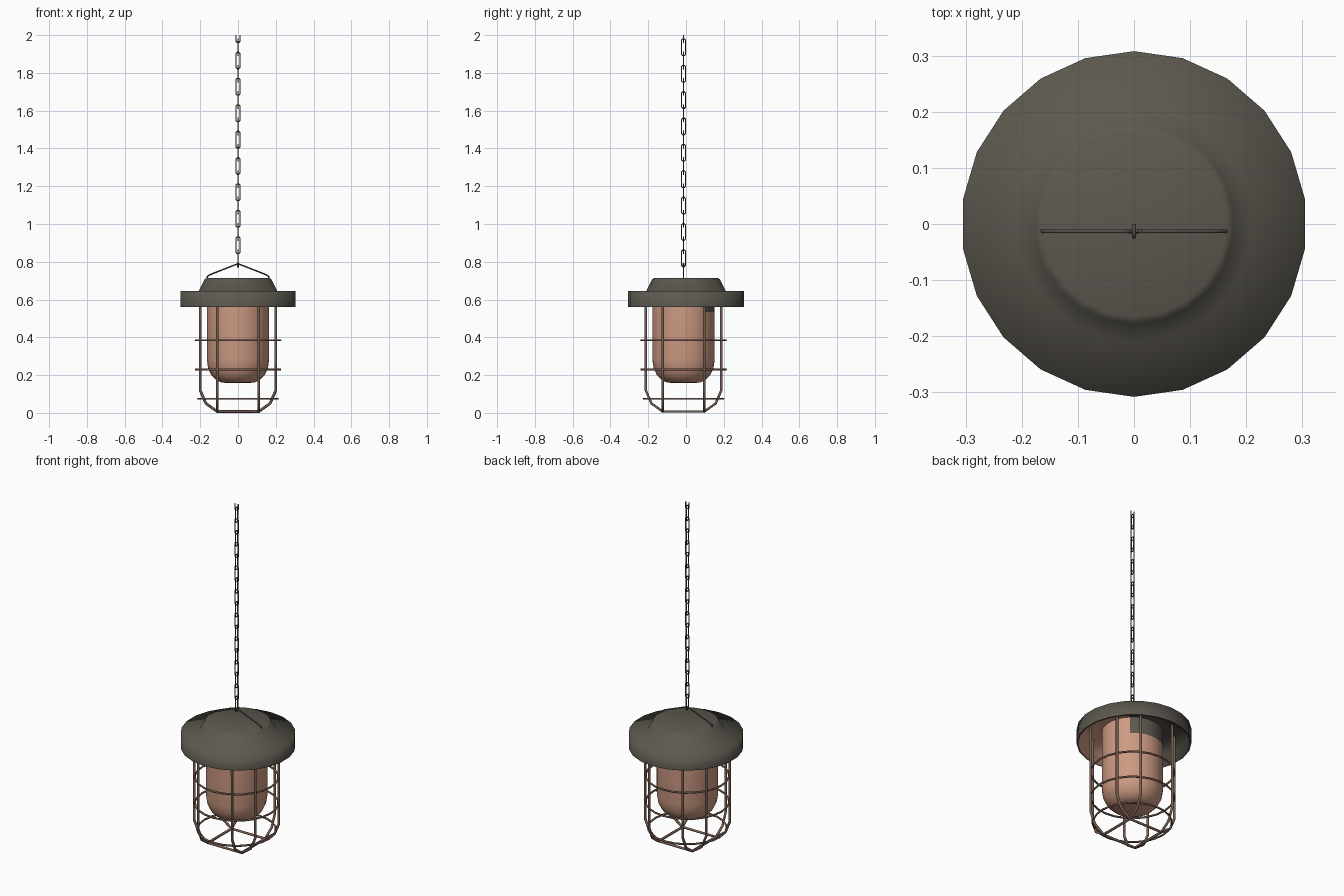
import bpy, bmesh, math

if "Cube" in bpy.data.objects:
    bpy.data.objects.remove(bpy.data.objects["Cube"])

CY = -0.013  # hanging parts sit slightly forward of the shade


def material(name, r, g, b):
    lin = [((c / 255 + 0.055) / 1.055) ** 2.4 for c in (r, g, b)]
    m = bpy.data.materials.new(name)
    m.diffuse_color = (*lin, 1)
    m.use_nodes = True
    m.node_tree.nodes["Principled BSDF"].inputs["Base Color"].default_value = m.diffuse_color
    return m


DARK = material("dark_olive_metal", 93, 89, 80)
COPPER = material("copper_glass", 205, 154, 131)
BROWN = material("brown_wire", 122, 97, 84)
CHAIN = material("chain_grey", 82, 79, 74)


def lathe(name, profile, sides, y, mats, rule=None):
    """Revolve (radius, z) points, starting with a vertex on +y."""
    bm = bmesh.new()
    rings = []
    for r, z in profile:
        if r == 0:
            rings.append([bm.verts.new((0, y, z))])
            continue
        ring = []
        for i in range(sides):
            a = math.pi / 2 + 2 * math.pi * i / sides
            ring.append(bm.verts.new((r * math.cos(a), y + r * math.sin(a), z)))
        rings.append(ring)
    for p, q in zip(rings, rings[1:]):
        for i in range(sides):
            j = (i + 1) % sides
            vs = [p[i % len(p)], q[i % len(q)], q[j % len(q)], p[j % len(p)]]
            bm.faces.new(list(dict.fromkeys(vs)))
    for f in bm.faces:
        f.smooth = True
        c = f.calc_center_median()
        if rule:
            f.material_index = rule(math.degrees(math.atan2(c.y - y, c.x)), c.z)
    me = bpy.data.meshes.new(name)
    bm.to_mesh(me)
    bm.free()
    for m in mats:
        me.materials.append(m)
    ob = bpy.data.objects.new(name, me)
    bpy.context.collection.objects.link(ob)
    return ob


def wire(name, paths, radius, mat, cyclic=True):
    """Round wire along one or more point paths."""
    cu = bpy.data.curves.new(name, 'CURVE')
    cu.dimensions = '3D'
    cu.bevel_depth = radius
    cu.bevel_resolution = 1
    cu.use_fill_caps = True
    for pts in paths:
        sp = cu.splines.new('POLY')
        sp.points.add(len(pts) - 1)
        for p, co in zip(sp.points, pts):
            p.co = (*co, 1)
        sp.use_cyclic_u = cyclic
        sp.use_smooth = True
    cu.materials.append(mat)
    ob = bpy.data.objects.new(name, cu)
    bpy.context.collection.objects.link(ob)
    return ob


# Shade: low drum with a wide rim
lathe("shade", [(0, .715), (.165, .715), (.178, .709), (.21, .645),
                (.308, .645), (.308, .56)], 22, 0, [DARK])

# Hollow underside of the shade, part copper and part dark
lathe("shade_lining", [(.308, .56), (.299, .56), (.299, .632), (.15, .632), (0, .632)],
      22, 0, [DARK, COPPER],
      lambda a, z: 1 if -102 < a < 42 and z > .561 else 0)

# Glass bulb cover with a dark patch at its back upper edge
lathe("glass_cover", [(.165, .64), (.165, .535), (.165, .28), (.158, .235), (.14, .198),
                      (.113, .172), (.085, .16), (0, .157)], 24, CY, [COPPER, DARK],
      lambda a, z: 1 if z > .54 and 45 < a < 150 else 0)

# Cage bars: four U-shaped hoops crossing under the glass
half = [(.2, .63), (.2, .12), (.17, .05), (.11, .0075)]
u = half + [(-x, z) for x, z in reversed(half)]
hoops = []
for s in (-.11, .11):
    hoops.append([(x, CY + s, z) for x, z in u])
    hoops.append([(s, CY + x, z) for x, z in u])
wire("cage_bars", hoops, .0075, BROWN, cyclic=False)

# Cage rings
rings = []
for r, z in ((.224, .385), (.224, .23), (.211, .075)):
    rings.append([(r * math.cos(i * math.pi / 12), CY + r * math.sin(i * math.pi / 12), z)
                  for i in range(24)])
wire("cage_rings", rings, .0055, BROWN)

# Hanger wire with a small eye
wire("hanger", [[(-.163, CY, .69), (-.163, CY, .722), (-.145, CY, .733), (0, CY, .79),
                 (.145, CY, .733), (.163, CY, .722), (.163, CY, .69)]],
     .004, CHAIN, cyclic=False)
wire("hanger_eye", [[(0, CY, .79), (0, CY, .77)]], .005, CHAIN, cyclic=False)

# Chain: links alternate between facing the side and facing the front
W, H, C = .0105, .044, .006
outline = [(-W, H - C), (-W, C - H), (C - W, -H), (W - C, -H),
           (W, C - H), (W, H - C), (W - C, H), (C - W, H)]
links = []
for k in range(9):
    z = .818 + .1397 * k
    links.append([(0, CY + a, z + b) for a, b in outline])
    if k < 8:
        links.append([(a, CY, z + .07 + b) for a, b in outline])
wire("chain_links", links, .0036, CHAIN)

# Cut-off last link at the top
wire("chain_end", [[(-W, CY, 2), (-W, CY, 1.968), (C - W, CY, 1.962),
                    (W - C, CY, 1.962), (W, CY, 1.968), (W, CY, 2)]],
     .0036, CHAIN, cyclic=False)
